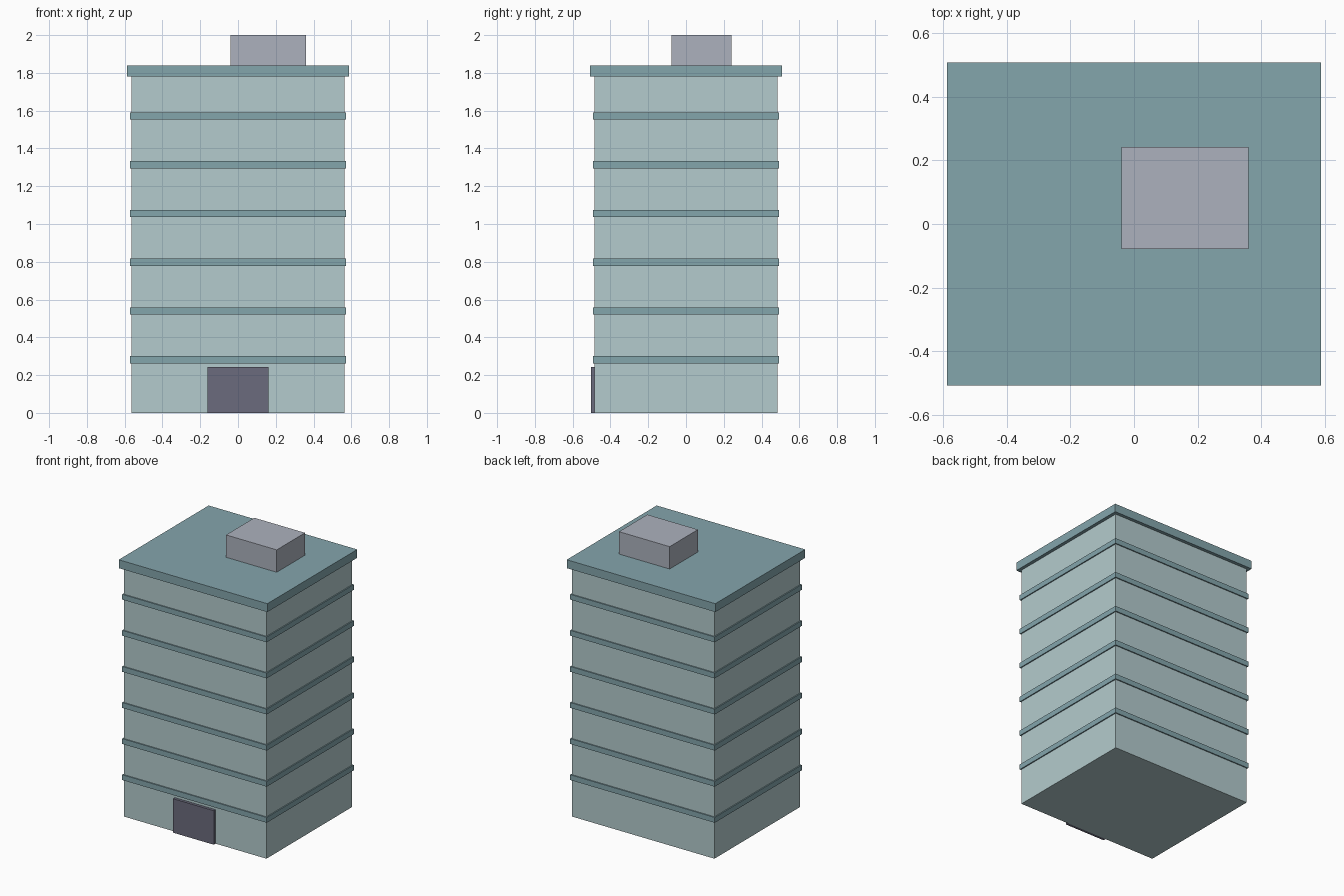
import bpy

if "Cube" in bpy.data.objects:
    bpy.data.objects.remove(bpy.data.objects["Cube"])


def material(name, rgb):
    # 0-255 display colour to linear
    m = bpy.data.materials.new(name)
    m.diffuse_color = [(c / 255) ** 2.2 for c in rgb] + [1]
    m.use_nodes = True
    m.node_tree.nodes["Principled BSDF"].inputs["Base Color"].default_value = m.diffuse_color
    return m


def box(name, x, y, z, mat):
    # axis-aligned box from (min, max) ranges
    bpy.ops.mesh.primitive_cube_add(size=1, location=[(a + b) / 2 for a, b in (x, y, z)])
    ob = bpy.context.object
    ob.name = name
    ob.scale = [b - a for a, b in (x, y, z)]
    bpy.ops.object.transform_apply(location=False, rotation=False, scale=True)
    ob.data.materials.append(mat)
    return ob


wall = material("pale_wall", (178, 202, 204))
trim = material("teal_trim", (131, 164, 171))
dark = material("dark_door", (106, 106, 124))
grey = material("roof_unit_grey", (171, 176, 188))

HX, HY = 0.564, 0.484      # half size of the tower
ROOF_Z, ROOF_TOP = 1.78, 1.84


def slab(name, overhang, z, mat):
    # full-plan layer projecting past the walls
    hx, hy = HX + overhang, HY + overhang
    return box(name, (-hx, hx), (-hy, hy), z, mat)


# Tower body
slab("tower_body", 0, (0, ROOF_Z), wall)

# Floor bands
for i in range(6):
    zc = 0.281 + 0.2582 * i
    slab(f"floor_band_{i + 1}", 0.008, (zc - 0.019, zc + 0.019), trim)

# Roof slab
slab("roof_slab", 0.024, (ROOF_Z, ROOF_TOP), trim)

# Rooftop plant room
box("roof_plant_room", (-0.04, 0.361), (-0.078, 0.242), (ROOF_TOP, 2.0), grey)

# Entrance door
box("entrance_door", (-0.161, 0.161), (-0.504, -HY + 0.01), (0, 0.243), dark)
